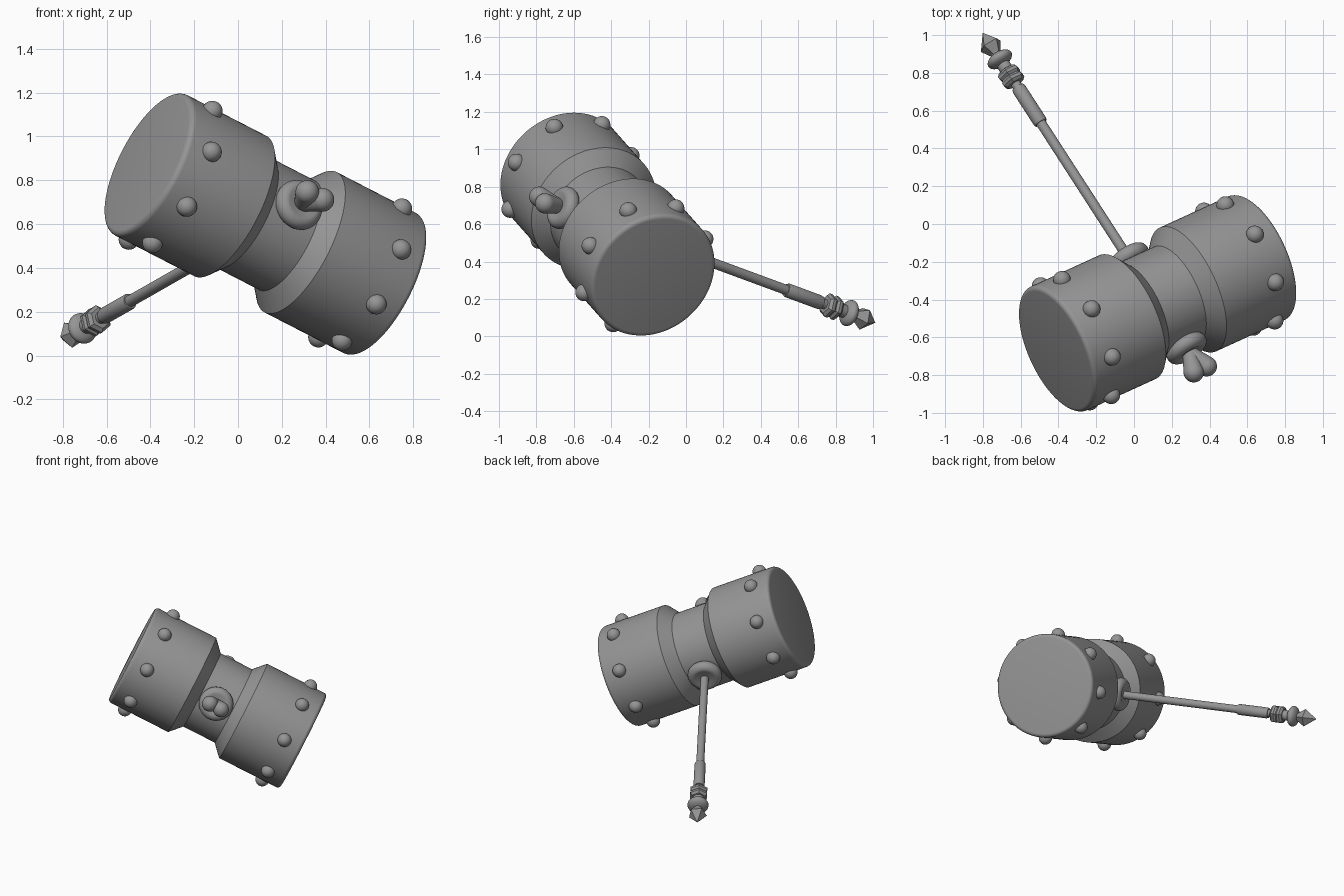
import bpy, bmesh
from math import sin, cos, pi, radians
from mathutils import Vector, Matrix

cube = bpy.data.objects.get("Cube")
if cube:
    bpy.data.objects.remove(cube, do_unlink=True)

mat = bpy.data.materials.new("plain grey")
mat.use_nodes = True
GREY = (0.3, 0.3, 0.3, 1)
mat.diffuse_color = GREY
mat.node_tree.nodes["Principled BSDF"].inputs["Base Color"].default_value = GREY

# Model frame: head axis, handle axis (both leaning) and their common normal
CENTRE = Vector((0.125, -0.42, 0.60))
HEAD = Vector((0.823, 0.376, -0.424)).normalized()
GRIP = Vector((-0.534, 0.796, -0.288))
GRIP = (GRIP - HEAD * GRIP.dot(HEAD)).normalized()
SIDE = GRIP.cross(HEAD)


def frame(origin, axis, ref):
    """Matrix whose z runs along axis and whose x lies near ref."""
    z = axis.normalized()
    x = (ref - z * ref.dot(z)).normalized()
    m = Matrix((x, z.cross(x), z)).transposed().to_4x4()
    m.translation = origin
    return m


def arc(r, z, rr, rz, a0, a1, n=10):
    """Elliptical arc of profile points round (r, z), angles in degrees."""
    angles = [radians(a0 + (a1 - a0) * i / n) for i in range(n + 1)]
    return [(r + rr * cos(a), z + rz * sin(a)) for a in angles]


def lathe(name, profile, matrix, sides=48, sharp=35):
    """Revolve (radius, z) points round z; sharp=0 gives flat faces."""
    bm = bmesh.new()
    verts = [bm.verts.new((r, 0, z)) for r, z in profile]
    edges = [bm.edges.new(pair) for pair in zip(verts, verts[1:])]
    bmesh.ops.spin(bm, geom=verts + edges, cent=(0, 0, 0), axis=(0, 0, 1),
                   angle=2 * pi, steps=sides, use_duplicate=False)
    bmesh.ops.remove_doubles(bm, verts=bm.verts, dist=0.0003)
    bmesh.ops.recalc_face_normals(bm, faces=bm.faces)
    mesh = bpy.data.meshes.new(name)
    bm.to_mesh(mesh)
    bm.free()
    mesh.materials.append(mat)
    if sharp:
        mesh.shade_smooth()
        mesh.set_sharp_from_angle(angle=radians(sharp))
    obj = bpy.data.objects.new(name, mesh)
    obj.matrix_world = matrix
    bpy.context.scene.collection.objects.link(obj)
    return obj


# Head: narrow neck between two drums with chamfered inner rims
half = [(0.28, 0.12), (0.36, 0.195)] + arc(0.335, 0.63, 0.025, 0.025, 0, 90, 6) + [(0, 0.655)]
mirrored = [(r, -z) for r, z in reversed(half)]
lathe("hammer_head", mirrored + half, frame(CENTRE, HEAD, GRIP), sides=96)

# Studs: eight round each drum
dome = arc(0, 0, 0.047, 0.047, -90, 90, 12)
for end, label in ((-1, "right"), (1, "left")):
    for i in range(8):
        a = i * pi / 4
        out = GRIP * cos(a) + SIDE * sin(a)
        spot = CENTRE + HEAD * end * 0.525 + out * 0.36
        lathe(f"stud_{label}_{i + 1}", dome, frame(spot, out, HEAD), sides=24)

# Collars where the handle goes through the neck
collar = [(0, 0.25)] + arc(0.075, 0.295, 0.042, 0.042, -90, 90, 14) + [(0.055, 0.33), (0, 0.33)]
handle_frame = frame(CENTRE, GRIP, HEAD)
lathe("handle_collar", collar, handle_frame)
lathe("front_collar", collar, frame(CENTRE, -GRIP, HEAD))

# Front knob: two rounded lobes splitting from one root
root = CENTRE - GRIP * 0.33
for side, label in ((-1, "right"), (1, "left")):
    tip = CENTRE - GRIP * 0.435 + HEAD * side * 0.042
    length = (tip - root).length
    lobe = arc(0, 0, 0.04, 0.04, -90, 0) + arc(0, length, 0.054, 0.054, 0, 90)
    lathe("front_knob_" + label, lobe, frame(root, tip - root, SIDE), sides=32)

# Handle: slim shaft with a thicker sleeve
lathe("handle_shaft", [(0, 0.2), (0.027, 0.2), (0.027, 1.66), (0, 1.66)], handle_frame, 32)
lathe("handle_sleeve", [(0, 1.19), (0.034, 1.19), (0.038, 1.2), (0.038, 1.41),
                        (0.034, 1.425), (0, 1.425)], handle_frame, 32)

# Pommel: grooved hexagonal nut, rounded disc and faceted point
lathe("hex_nut", [(0, 1.45), (0.05, 1.45), (0.066, 1.465), (0.066, 1.482), (0.054, 1.495),
                  (0.066, 1.508), (0.066, 1.525), (0.05, 1.54), (0, 1.54)],
      handle_frame, sides=6, sharp=0)
lathe("pommel_neck", [(0, 1.53), (0.036, 1.53), (0.036, 1.6), (0, 1.6)], handle_frame, 32)
lathe("pommel_disc", arc(0, 1.61, 0.072, 0.038, -90, 90, 16), handle_frame)
lathe("pommel_point", [(0, 1.63), (0.025, 1.64), (0.064, 1.705), (0, 1.785)],
      handle_frame, sides=5, sharp=0)
